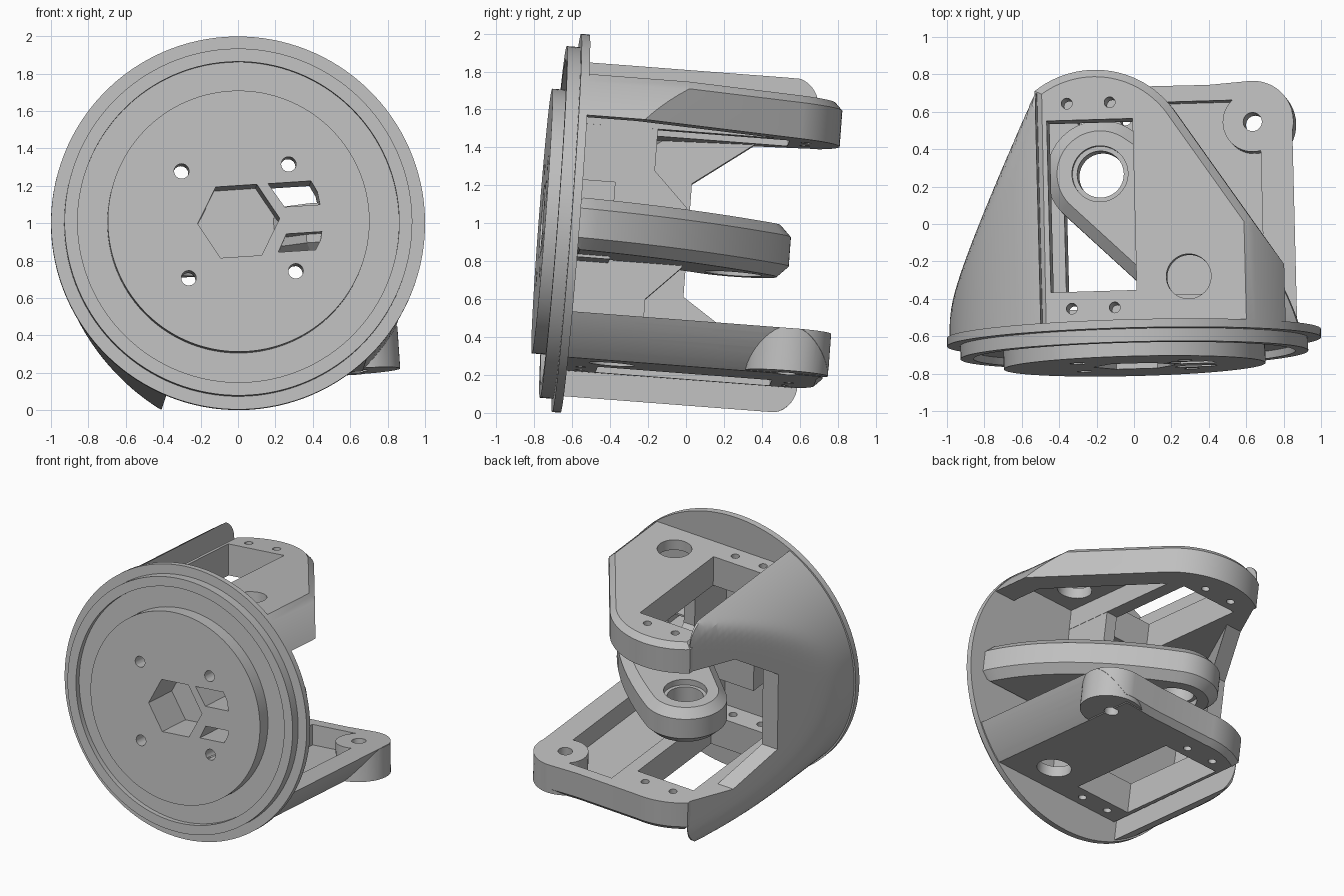
import bpy, bmesh, math
from mathutils import Matrix, Vector

if "Cube" in bpy.data.objects:
    bpy.data.objects.remove(bpy.data.objects["Cube"], do_unlink=True)

grey = bpy.data.materials.new("plain_grey")
grey.use_nodes = True
colour = (0.52, 0.52, 0.52, 1)
grey.diffuse_color = colour
grey.node_tree.nodes["Principled BSDF"].inputs["Base Color"].default_value = colour


def make(name, bm):
    bmesh.ops.recalc_face_normals(bm, faces=bm.faces)
    mesh = bpy.data.meshes.new(name)
    bm.to_mesh(mesh)
    bm.free()
    mesh.materials.append(grey)
    ob = bpy.data.objects.new(name, mesh)
    bpy.context.collection.objects.link(ob)
    return ob


def arc(cx, cy, r, start, end, n=24):
    angles = [math.radians(start + (end - start) * i / n) for i in range(n + 1)]
    return [(cx + r * math.cos(a), cy + r * math.sin(a)) for a in angles]


def circle(cx, cy, r, n=48):
    return arc(cx, cy, r, 0, 360, n)[:-1]


def curve(a, b, c, n=16):
    """Quadratic curve from a to c, pulled towards b."""
    a, b, c = Vector(a), Vector(b), Vector(c)
    ts = [i / n for i in range(n)]
    return [tuple(a * (1 - t) ** 2 + b * 2 * t * (1 - t) + c * t * t) for t in ts]


def loft(name, rings):
    """Closed solid through rings of equal length."""
    bm = bmesh.new()
    rows = [[bm.verts.new(p) for p in ring] for ring in rings]
    bm.faces.new(rows[0])
    bm.faces.new(rows[-1])
    n = len(rows[0])
    for low, high in zip(rows, rows[1:]):
        for i in range(n):
            j = (i + 1) % n
            bm.faces.new((low[i], low[j], high[j], high[i]))
    return make(name, bm)


def prism(name, pts, lo, hi, axis="z", bevel_at=(), bevel=0.04):
    """Extrude an outline along an axis, chamfering the rims listed in bevel_at."""
    place = {"z": lambda a, b, c: (a, b, c),
             "y": lambda a, b, c: (a, c, b),
             "x": lambda a, b, c: (c, a, b)}[axis]
    ob = loft(name, [[place(a, b, h) for a, b in pts] for h in (lo, hi)])
    if bevel_at:
        bm = bmesh.new()
        bm.from_mesh(ob.data)
        rims = [e for e in bm.edges for h in bevel_at
                if all(abs(v.co.z - h) < 1e-5 for v in e.verts)]
        bmesh.ops.bevel(bm, geom=rims, offset=bevel, segments=1, affect="EDGES")
        bm.to_mesh(ob.data)
        bm.free()
    return ob


def combine(ob, tool, op="DIFFERENCE"):
    mod = ob.modifiers.new("combine", "BOOLEAN")
    mod.operation, mod.object, mod.solver = op, tool, "EXACT"
    bpy.context.view_layer.objects.active = ob
    bpy.ops.object.modifier_apply(modifier=mod.name)
    bpy.data.objects.remove(tool, do_unlink=True)


def cut(ob, pts, lo, hi, axis="z"):
    combine(ob, prism("cutter", pts, lo, hi, axis))


def clip_round(ob, r):
    combine(ob, prism("clip", circle(0, 0, r, 128), -1, 2, "y"), "INTERSECT")


# Mounting disc: stepped lathe with flange, rim, groove and raised centre
profile = [(0, -0.15), (0.70, -0.15), (0.70, -0.05), (0.86, -0.05), (0.86, -0.09),
           (0.93, -0.09), (0.93, -0.02), (1, -0.02), (1, 0.025), (0, 0.025)]
bm = bmesh.new()
verts = [bm.verts.new((r, y, 0)) for r, y in profile]
edges = [bm.edges.new(pair) for pair in zip(verts, verts[1:])]
bmesh.ops.spin(bm, geom=verts + edges, axis=(0, 1, 0), cent=(0, 0, 0),
               angle=math.tau, steps=128)
bmesh.ops.remove_doubles(bm, verts=bm.verts, dist=1e-4)
disc = make("mounting_disc", bm)

# Block and upright web behind the disc, the web flaring where it meets the arm
block = [(-0.28, -0.205), (0.47, -0.205), (0.47, 0.205), (-0.28, 0.205)]
combine(disc, prism("root_block", block, -0.03, 0.21, "y"), "UNION")
web = [(-0.01, -0.53), (0.42, -0.53), (0.42, -0.38), (0.6, -0.2),
       (0.6, 0.12), (0.42, 0.3), (0.42, 0.53), (-0.01, 0.53)]
combine(disc, prism("web", web, 0.075, 0.165, "x"), "UNION")

# Hexagonal socket, two slots and four screw holes
cut(disc, circle(0, 0, 0.22, 6), -0.3, 0.14, "y")
cut(disc, [(0.17, 0.19), (0.4, 0.19), (0.43, 0.13), (0.44, 0.06), (0.25, 0.06)], -0.3, 0.5, "y")
cut(disc, [(0.25, -0.085), (0.44, -0.085), (0.43, -0.13), (0.4, -0.18), (0.2, -0.18)], -0.3, 0.5, "y")
for sx in (-1, 1):
    for sz in (-1, 1):
        cut(disc, circle(sx * 0.287, sz * 0.287, 0.04, 24), -0.3, 0.5, "y")


def plate_openings(plate, lo, hi):
    """Window, four screw holes and the large round hole shared by both plates."""
    cut(plate, [(-0.39, 0.2), (0.07, 0.2), (0.07, 1.12), (-0.39, 1.12)], lo, hi)
    for x in (-0.28, -0.05):
        for y in (0.11, 1.21):
            cut(plate, circle(x, y, 0.029, 20), lo, hi)
    cut(plate, circle(0.35, 0.265, 0.12), lo, hi)


# Upper plate: rounded tip with a long diagonal side, hollowed underneath
outline = [(-0.46, -0.02), (0.95, -0.02), (0.95, 0.18)]
outline += arc(-0.14, 0.87, 0.52, 36, 127)
upper = prism("upper_plate", outline, 0.52, 0.75, bevel_at=(0.75,))
clip_round(upper, 0.995)
cut(upper, [(0.167, 0.02), (0.68, 0.02), (0.68, 0.29), (0.167, 1.06)], 0.4, 0.67)
plate_openings(upper, 0.3, 0.9)

# Lower plate: wide rounded corner carrying a pivot boss, with a recessed pocket
boss = (0.63, 1.18)
outline = [(-0.46, -0.02), (0.87, -0.02)] + arc(*boss, 0.22, 0, 90)
outline += [(0.4, 1.385)] + arc(-0.14, 0.87, 0.52, 85, 127)
lower = prism("lower_plate", outline, -0.75, -0.52, bevel_at=(-0.75,))
clip_round(lower, 0.99)
combine(lower, prism("column", circle(*boss, 0.219), -0.745, -0.521), "UNION")
pocket = prism("pocket", [(0.167, 0.02), (0.67, 0.02), (0.67, 1.3), (0.167, 1.3)], -0.67, -0.4)
combine(pocket, prism("keep", circle(*boss, 0.16), -0.9, -0.3))
combine(lower, pocket)
cut(lower, circle(*boss, 0.05, 32), -0.9, -0.3)
plate_openings(lower, -0.9, -0.3)


# Side shell: round wall blending into a diagonal flank
def shell_ring(y, radius=0.988, power=34):
    reach = 0.99 - 0.505 * (y - 0.19)
    ring = [(0, y, 0)]
    for i in range(73):
        a = math.radians(100 + 160 * i / 72)
        flank = reach / -math.cos(a)
        r = (radius ** -power + flank ** -power) ** (-1 / power)
        ring.append((r * math.cos(a), y, r * math.sin(a)))
    return ring


shell = loft("side_shell", [shell_ring(1.29 * i / 30) for i in range(31)])
side = [(-0.1, -0.92), (1.13, -0.92)] + arc(1.12, -0.74, 0.15, -80, 0, 10)
side += arc(1.12, 0.74, 0.15, 0, 80, 10) + [(1.13, 0.92), (-0.1, 0.92)]
combine(shell, prism("rounding", side, -1.5, -0.44, "x"), "INTERSECT")

# Hollow between the plates, and the open mouth at the back
cavity = prism("cavity", [(-0.3, 0.02), (-0.95, 0.02), (-0.88, 0.16), (-0.3, 1.3)], -0.52, 0.52)
clip_round(cavity, 0.89)
combine(shell, cavity)
cut(shell, [(0.64, -0.3), (0.95, -0.52), (1.5, -0.52), (1.5, 0.52), (0.95, 0.52), (0.64, 0.3)],
    -1.5, 0, "x")

# Middle arm: chamfered, bowed along one side, with a bored round end
eye = (-0.155, 0.88)
outline = [(0.36, -0.02), (0.88, -0.02)]
outline += curve((0.88, 0.05), (0.71, 0.63), (0.011, 1.118)) + arc(*eye, 0.29, 55, 222, 32)
arm = prism("middle_arm", outline, -0.19, 0.085, bevel_at=(-0.19, 0.085), bevel=0.06)
clip_round(arm, 0.95)
cut(arm, circle(*eye, 0.125), -0.5, 0.5)
for lo, hi in ((0.04, 0.3), (-0.4, -0.145)):
    cut(arm, circle(*eye, 0.15), lo, hi)

# Tilt the whole assembly slightly and shade it
ax = Vector((1, 0.03, 0.065)).normalized()
az = Vector((-0.065, 0.075, 1))
ay = az.cross(ax).normalized()
az = ax.cross(ay)
pose = Matrix.Translation((0, -0.61, 1)) @ Matrix((ax, ay, az)).transposed().to_4x4()
bpy.ops.object.select_all(action="DESELECT")
for ob in (disc, upper, lower, shell, arm):
    ob.matrix_world = pose
    ob.select_set(True)
bpy.context.view_layer.objects.active = disc
bpy.ops.object.shade_smooth_by_angle(angle=math.radians(25))
